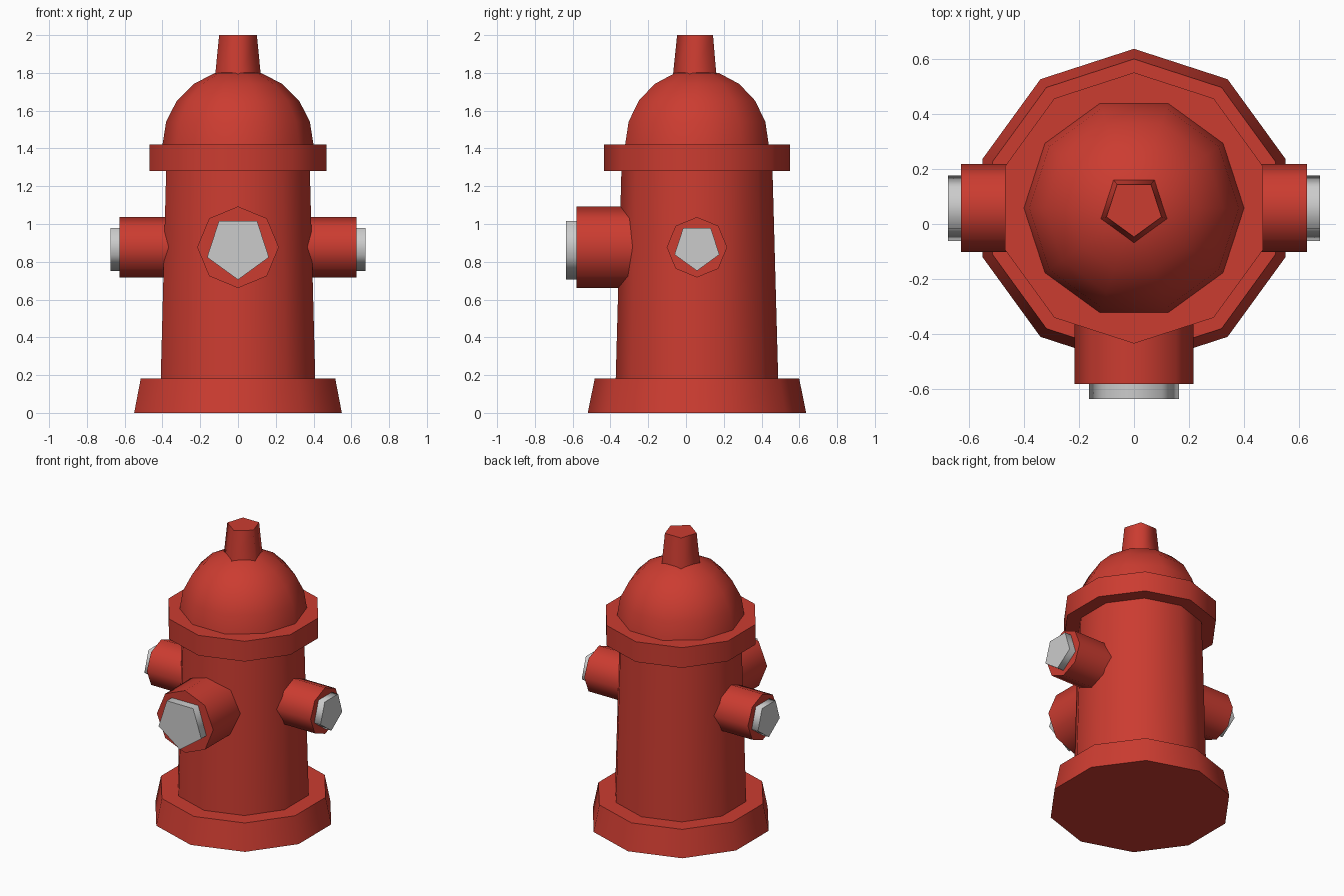
import bpy, bmesh
from math import sin, cos, pi, radians
from mathutils import Vector

if "Cube" in bpy.data.objects:
    bpy.data.objects.remove(bpy.data.objects["Cube"])

red = bpy.data.materials.new("red_paint")
red.diffuse_color = (0.60, 0.045, 0.03, 1)
red.use_nodes = True
red.node_tree.nodes["Principled BSDF"].inputs["Base Color"].default_value = red.diffuse_color


def lathe(name, origin, axis, start, sides, profile, mat=None):
    """Solid of revolution: profile is (distance along axis, radius);
    'start' is the direction of the first corner."""
    o, a, u = Vector(origin), Vector(axis), Vector(start)
    v = a.cross(u)
    bm = bmesh.new()
    rings = []
    for h, r in profile:
        rings.append([bm.verts.new(o + a * h + (u * cos(t) + v * sin(t)) * r)
                      for t in (2 * pi * i / sides for i in range(sides))])
    for lo, hi in zip(rings, rings[1:]):
        for i in range(sides):
            j = (i + 1) % sides
            bm.faces.new((lo[i], lo[j], hi[j], hi[i]))
    bm.faces.new(rings[0][::-1])
    bm.faces.new(rings[-1])
    bmesh.ops.recalc_face_normals(bm, faces=bm.faces)
    me = bpy.data.meshes.new(name)
    bm.to_mesh(me)
    bm.free()
    if mat:
        me.materials.append(mat)
    ob = bpy.data.objects.new(name, me)
    bpy.context.collection.objects.link(ob)
    bpy.ops.object.select_all(action='DESELECT')
    ob.select_set(True)
    bpy.context.view_layer.objects.active = ob
    bpy.ops.object.shade_smooth_by_angle(angle=radians(75))
    return ob


CY, CZ = 0.058, 0.877      # body axis in y, outlet height
Z = (0, 0, 1)

# Ten-sided body: foot, tapered barrel and collar
lathe("body", (0, CY, 0), Z, (0, 1, 0), 10,
      [(0, 0.578), (0.183, 0.541), (0.183, 0.43), (1.28, 0.40),
       (1.28, 0.492), (1.42, 0.492)], red)

# Half-sphere bonnet
R = 0.40
lathe("bonnet", (0, CY, 1.418), Z, (1, 0, 0), 10,
      [(R * sin(radians(d)), R * cos(radians(d))) for d in (0, 18, 36, 54, 72, 89.5)], red)

# Five-sided operating nut on top
lathe("top_nut", (0, CY, 0), Z, (0, -1, 0), 5, [(1.76, 0.13), (2.0, 0.105)], red)

# Large front outlet and its cap
lathe("front_outlet", (0, 0, CZ), (0, -1, 0), Z, 8, [(0.2, 0.216), (0.58, 0.216)], red)
lathe("front_cap", (0, 0, CZ), (0, -1, 0), (0, 0, -1), 5, [(0.55, 0.172), (0.636, 0.172)])

# Matching side outlets and caps
for side, s in (("right", 1), ("left", -1)):
    lathe(side + "_outlet", (0, CY, CZ), (s, 0, 0), Z, 8, [(0.3, 0.16), (0.628, 0.16)], red)
    lathe(side + "_cap", (0, CY, CZ), (s, 0, 0), (0, 0, -1), 5, [(0.6, 0.125), (0.676, 0.125)])
